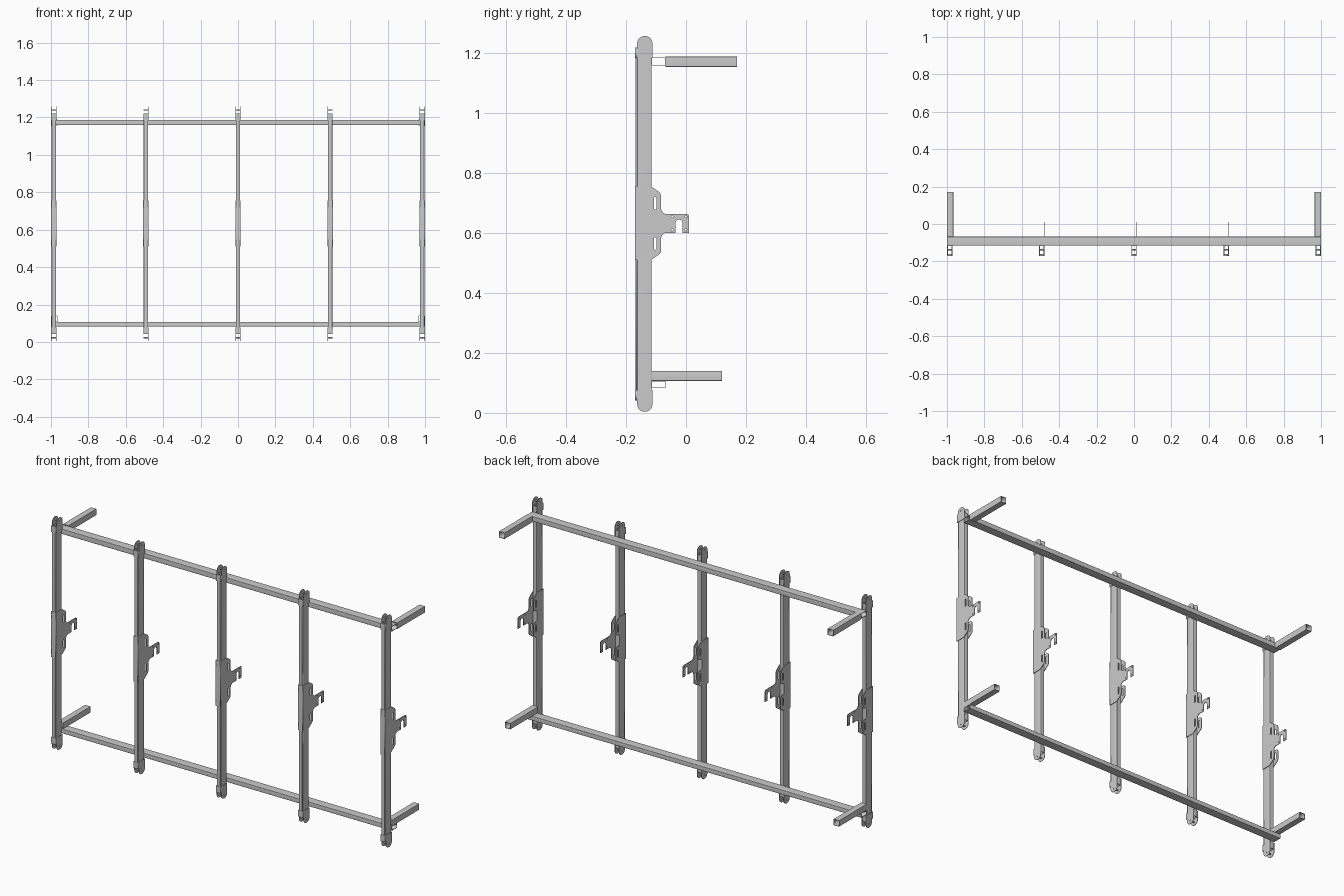
import bpy
from math import cos, sin, pi
from mathutils import Matrix, Vector

if "Cube" in bpy.data.objects:
    bpy.data.objects.remove(bpy.data.objects["Cube"])

# columns: where the profile's u, v and extrusion direction point
AXES = {
    'x': Matrix(((0, 0, 1, 0), (1, 0, 0, 0), (0, 1, 0, 0), (0, 0, 0, 1))),
    'y': Matrix(((1, 0, 0, 0), (0, 0, -1, 0), (0, 1, 0, 0), (0, 0, 0, 1))),
    'z': Matrix.Identity(4),
}


def rounded(points, seg=5):
    """Round each (u, v, radius) corner with a short curve."""
    out = []
    for i, (u, v, r) in enumerate(points):
        p = Vector((u, v))
        if r == 0:
            out.append(p)
            continue
        a = (Vector(points[i - 1][:2]) - p).normalized() * r
        b = (Vector(points[(i + 1) % len(points)][:2]) - p).normalized() * r
        for k in range(seg + 1):
            t = k / seg * pi / 2
            out.append(p + a * (1 - sin(t)) + b * (1 - cos(t)))
    return out


def rect(u0, u1, v0, v1, r=0):
    return rounded([(u0, v0, r), (u1, v0, r), (u1, v1, r), (u0, v1, r)])


def slot(u, v, w, h):
    return rect(u - w / 2, u + w / 2, v - h / 2, v + h / 2, w / 2 * 0.99)


def extrude(name, loops, axis, lo, hi):
    """Extrude a profile with holes along an axis from lo to hi."""
    cu = bpy.data.curves.new(name, 'CURVE')
    cu.dimensions = '2D'
    cu.fill_mode = 'BOTH'
    cu.extrude = (hi - lo) / 2
    for loop in loops:
        s = cu.splines.new('POLY')
        s.points.add(len(loop) - 1)
        for pt, p in zip(s.points, loop):
            pt.co = (p[0], p[1], 0, 1)
        s.use_cyclic_u = True
    tmp = bpy.data.objects.new(name + "_profile", cu)
    bpy.context.collection.objects.link(tmp)
    dg = bpy.context.evaluated_depsgraph_get()
    me = bpy.data.meshes.new_from_object(tmp.evaluated_get(dg))
    bpy.data.objects.remove(tmp)
    me.transform(AXES[axis])
    shift = Vector([(lo + hi) / 2 if a == axis else 0 for a in 'xyz'])
    me.transform(Matrix.Translation(shift))
    me.name = name
    ob = bpy.data.objects.new(name, me)
    bpy.context.collection.objects.link(ob)
    return ob


def tube(name, axis, u0, u1, v0, v1, lo, hi, wall=0.002):
    return extrude(name, [rect(u0, u1, v0, v1, 0.002),
                          rect(u0 + wall, u1 - wall, v0 + wall, v1 - wall)], axis, lo, hi)


# long horizontal rails and the arms reaching back from their ends
tube("upper_rail", 'x', -0.115, -0.068, 1.160, 1.187, -1, 1)
tube("lower_rail", 'x', -0.115, -0.068, 0.083, 0.107, -1, 1)
for side, x0 in (("left", -1.0), ("right", 0.966)):
    tube(side + "_upper_arm", 'y', x0, x0 + 0.034, 1.155, 1.189, -0.068, 0.170)
    tube(side + "_lower_arm", 'y', x0, x0 + 0.034, 0.107, 0.140, -0.115, 0.120)

# bracket profiles in (y, z): hooked side and plain side
hook = rounded([
    (-0.170, 0.510, 0), (-0.117, 0.510, 0.004), (-0.083, 0.534, 0.008),
    (-0.083, 0.601, 0.018), (-0.035, 0.601, 0), (-0.035, 0.645, 0.011),
    (-0.011, 0.645, 0.011), (-0.011, 0.601, 0), (0.010, 0.601, 0),
    (0.010, 0.664, 0.008), (-0.083, 0.664, 0.018), (-0.083, 0.733, 0.010),
    (-0.117, 0.756, 0.004), (-0.170, 0.756, 0)])
plain = rounded([
    (-0.170, 0.510, 0), (-0.117, 0.510, 0.004), (-0.083, 0.534, 0.008),
    (-0.083, 0.601, 0.015), (-0.114, 0.601, 0.008), (-0.114, 0.664, 0.008),
    (-0.083, 0.664, 0.015), (-0.083, 0.733, 0.010), (-0.117, 0.756, 0.004),
    (-0.170, 0.756, 0)])
slots = [slot(-0.103, z, 0.008, 0.042) for z in (0.565, 0.700)]
holes = [slot(y, z, 0.007, 0.007) for y in (-0.046, 0.0) for z in (0.611, 0.655)]


def tongue(top):
    """Rounded end plate, mirrored for the lower end."""
    pts = [(-0.163, 1.185, 0), (-0.112, 1.185, 0), (-0.112, 1.258, 0.024), (-0.163, 1.258, 0.024)]
    loops = [rounded(pts), slot(-0.138, 1.240, 0.006, 0.006)]
    return loops if top else [[(u, 1.262 - v) for u, v in lp] for lp in loops]


# five identical uprights
for i in range(5):
    x = -0.985 + 0.4925 * i
    n = f"_{i + 1}"
    tube("post" + n, 'z', x - 0.0115, x + 0.0115, -0.163, -0.115, 0.042, 1.220)
    extrude("post_front_strip" + n, [rect(x - 0.009, x + 0.009, 0.042, 1.220)],
            'y', -0.168, -0.163)
    # centre bracket wrapping the post
    extrude("hook_plate" + n, [hook] + slots + holes, 'x', x + 0.0115, x + 0.0145)
    extrude("side_plate" + n, [plain] + slots, 'x', x - 0.0145, x - 0.0115)
    extrude("bracket_web" + n, [rect(x - 0.0145, x + 0.0145, 0.510, 0.756)],
            'y', -0.170, -0.167)
    # end brackets with paired tongues and a cross pin
    for end, top in (("upper", True), ("lower", False)):
        for s, lo in (("left", -0.0140), ("right", 0.0115)):
            extrude(f"{end}_{s}_tongue{n}", tongue(top), 'x', x + lo, x + lo + 0.0025)
        z0, z1 = (1.185, 1.220) if top else (0.042, 0.077)
        extrude(f"{end}_end_web{n}", [rect(x - 0.014, x + 0.014, z0, z1)],
                'y', -0.170, -0.163)
        zp = 1.240 if top else 0.022
        extrude(f"{end}_pin{n}", [slot(-0.138, zp, 0.008, 0.008)],
                'x', x - 0.0115, x + 0.0115)
